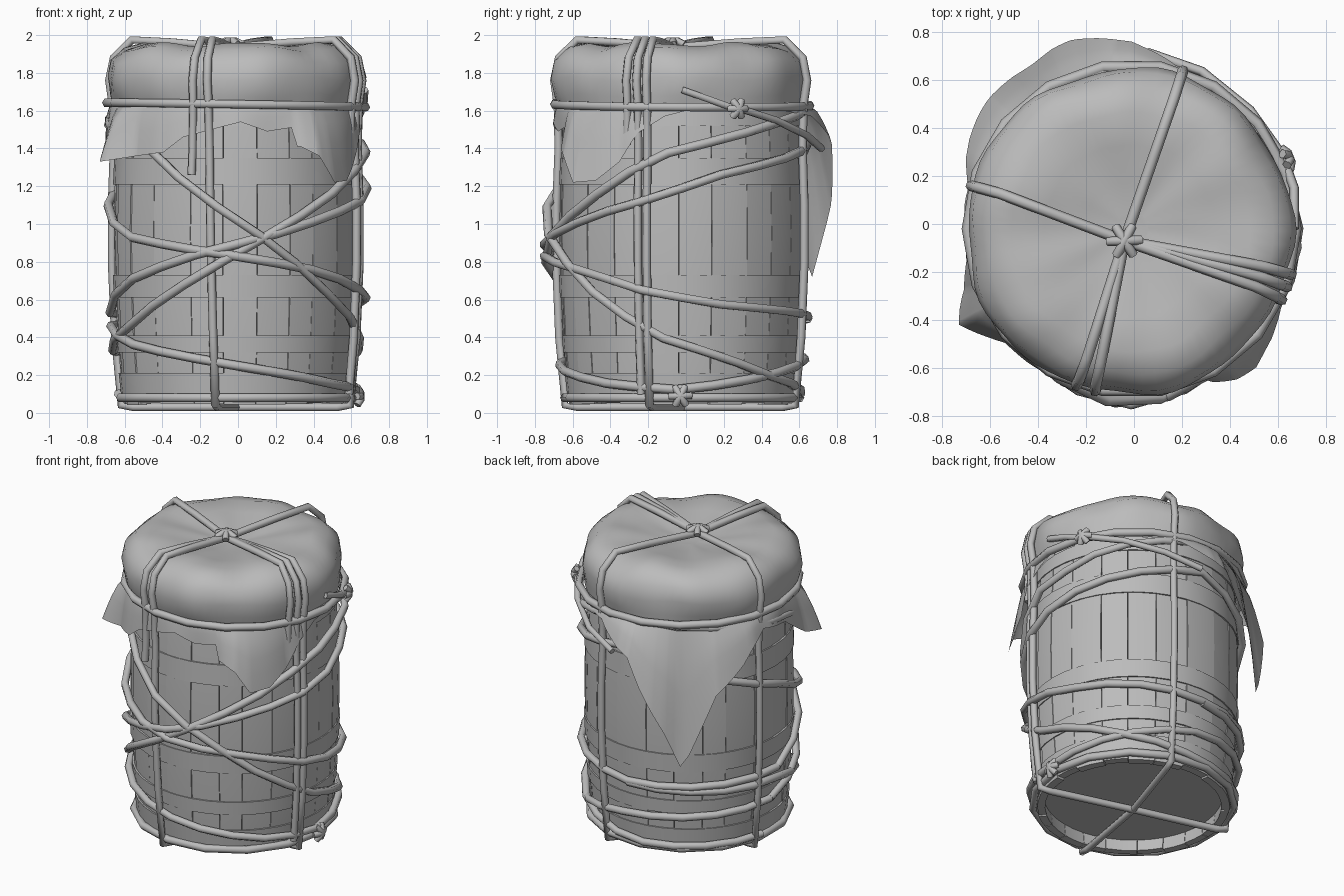
import bpy, bmesh, math, random
from mathutils import Vector

if "Cube" in bpy.data.objects:
    bpy.data.objects.remove(bpy.data.objects["Cube"])

random.seed(4)
CX, CY = -0.01, -0.02          # barrel axis
GREY = bpy.data.materials.new("plain_grey")
GREY.diffuse_color = (0.5, 0.5, 0.5, 1)
GREY.use_nodes = True
GREY.node_tree.nodes["Principled BSDF"].inputs["Base Color"].default_value = GREY.diffuse_color


def lerp_table(t, x):
    if x <= t[0][0]:
        return t[0][1]
    for (a, va), (b, vb) in zip(t, t[1:]):
        if x <= b:
            return va + (vb - va) * (x - a) / (b - a)
    return t[-1][1]


def polar(a, r, z):
    a = math.radians(a)
    return Vector((CX + r * math.cos(a), CY + r * math.sin(a), z))


def finish(ob, angle=40):
    ob.data.materials.append(GREY)
    bpy.ops.object.select_all(action='DESELECT')
    ob.select_set(True)
    bpy.context.view_layer.objects.active = ob
    bpy.ops.object.shade_smooth_by_angle(angle=math.radians(angle))
    return ob


def make(name, bm, angle=40):
    bmesh.ops.recalc_face_normals(bm, faces=bm.faces)
    me = bpy.data.meshes.new(name)
    bm.to_mesh(me)
    bm.free()
    ob = bpy.data.objects.new(name, me)
    bpy.context.collection.objects.link(ob)
    return finish(ob, angle)


def skin(bm, rows, closed=False):
    n = len(rows[0])
    for r0, r1 in zip(rows, rows[1:]):
        for i in range(n if closed else n - 1):
            j = (i + 1) % n
            bm.faces.new((r0[i], r0[j], r1[j], r1[i]))


# Barrel outline: height to radius
WALL = [(0.05, 0.595), (0.2, 0.612), (0.41, 0.628), (0.7, 0.643), (0.95, 0.648),
        (1.2, 0.643), (1.5, 0.63), (1.8, 0.6)]


def wall(z):
    return lerp_table(WALL, z)


# Staves: slightly uneven planks with thickness
bm = bmesh.new()
edges = [i * 360 / 22 + random.uniform(-3, 3) for i in range(22)]
edges.append(edges[0] + 360)
for a0, a1 in zip(edges, edges[1:]):
    off, foot = random.uniform(-0.005, 0.003), random.uniform(-0.008, 0.008)
    rows = []
    for z, r in WALL:
        zz = z + (foot if z < 0.1 else 0)
        angs = [a0 + 0.15, (a0 + a1) / 2, a1 - 0.15]
        ring = [polar(a, r + off, zz) for a in angs] + [polar(a, r - 0.05, zz) for a in angs[::-1]]
        rows.append([bm.verts.new(p) for p in ring])
    skin(bm, rows, True)
    bm.faces.new(rows[0])
    bm.faces.new(rows[-1])
make("barrel_staves", bm, 30)

# Recessed bottom and lid
for name, z in (("barrel_bottom", 0.13), ("barrel_lid", 1.78)):
    bm = bmesh.new()
    bm.faces.new([bm.verts.new(polar(i * 15, wall(z) - 0.03, z)) for i in range(24)])
    make(name, bm)

# Hoops
for k, (z0, z1) in enumerate([(0.07, 0.21), (0.32, 0.41), (0.61, 0.73), (1.21, 1.35), (1.52, 1.62)]):
    bm = bmesh.new()
    rows = []
    for z, d in ((z0, -0.01), (z0, 0.009), (z1, 0.009), (z1, -0.01)):
        rows.append([bm.verts.new(polar(i * 10, wall(z) + d, z)) for i in range(36)])
    skin(bm, rows, True)
    make(f"hoop_{k + 1}", bm)

# Cloth cap: puffy lathe with lumps and creases, leaning a little to the front left
CAP = [(0.652, 1.62), (0.668, 1.68), (0.681, 1.77), (0.663, 1.86), (0.595, 1.925),
       (0.5, 1.952), (0.36, 1.937), (0.2, 1.912), (0.07, 1.897)]
bm = bmesh.new()
rows = []
for k, (r, z) in enumerate(CAP):
    amp = (0.2, 0.7, 1, 1, 1, 0.9, 0.6, 0.3, 0)[k]
    row = []
    for i in range(72):
        a = math.radians(i * 5)
        lump = math.sin(5 * a + 1 + 0.3 * k) + 0.6 * math.sin(9 * a + 2 - 0.5 * k) + 0.4 * math.sin(14 * a + k)
        rise = math.sin(6 * a + 0.8 * k) + 0.3 * math.sin(11 * a - 0.9 * k)
        p = polar(i * 5, r + 0.009 * amp * lump, z + 0.011 * amp * rise)
        row.append(bm.verts.new(p + Vector((-0.008, -0.01, 0)) * min(1, amp * 1.2)))
    rows.append(row)
skin(bm, rows, True)
bm.faces.new(rows[-1])
make("cloth_cap", bm, 50)

# Cloth skirt: ragged hem with three hanging corners (angle, hem height, hem radius)
HEM = [(-62, 1.41, 0.72), (-55, 1.36, 0.76), (-48, 1.22, 0.78), (-38, 1.23, 0.75), (-28, 1.33, 0.70),
       (-20, 1.48, 0.69), (-8, 1.57, 0.68), (5, 1.61, 0.67), (45, 1.61, 0.67), (75, 1.57, 0.7),
       (90, 1.46, 0.79), (96, 1.42, 0.8), (103, 1.22, 0.81), (108, 1.1, 0.82), (114, 0.95, 0.82),
       (121, 0.72, 0.81), (125, 0.8, 0.81), (128, 0.9, 0.81), (137, 1.2, 0.8), (151, 1.37, 0.78),
       (157, 1.46, 0.76), (166, 1.54, 0.7), (185, 1.5, 0.69), (200, 1.36, 0.74), (209, 1.33, 0.82),
       (222, 1.36, 0.72), (237, 1.38, 0.695), (246, 1.46, 0.69), (272, 1.54, 0.675), (284, 1.49, 0.685),
       (295, 1.51, 0.69), (297, 1.41, 0.71)]
HZ = [(a, z) for a, z, r in HEM]
HR = [(a, r) for a, z, r in HEM]
bm = bmesh.new()
angs = sorted(set([-62 + i * 3 for i in range(120)] + [h[0] for h in HEM]))
rows = []
for t in (0, 0.25, 0.5, 0.75, 1):
    row = []
    for a in angs:
        hz, hr = lerp_table(HZ, a), lerp_table(HR, a)
        z = 1.64 + (hz - 1.64) * t
        fold = 0.008 * t * math.sin(math.radians(a * 11))
        r = 0.66 + (hr - 0.66) * t ** 0.6 + fold
        row.append(bm.verts.new(polar(a, max(r, wall(z) + 0.012), z)))
    rows.append(row)
skin(bm, rows, True)
make("cloth_skirt", bm, 60)


# Ropes: polyline tubes
def rope(name, pts, closed=False, rad=0.025):
    cu = bpy.data.curves.new(name, 'CURVE')
    cu.dimensions = '3D'
    cu.bevel_depth = rad
    cu.bevel_resolution = 1
    cu.use_fill_caps = True
    sp = cu.splines.new('POLY')
    sp.points.add(len(pts) - 1)
    for p, q in zip(sp.points, pts):
        p.co = (*q, 1)
    sp.use_cyclic_u = closed
    ob = bpy.data.objects.new(name, cu)
    bpy.context.collection.objects.link(ob)
    bpy.ops.object.select_all(action='DESELECT')
    ob.select_set(True)
    bpy.context.view_layer.objects.active = ob
    bpy.ops.object.convert(target='MESH')
    return finish(bpy.context.object, 70)


def bump(a, centre, width):
    d = (a - centre + 180) % 360 - 180
    return max(0, 1 - abs(d) / width)


def wrap(name, keys, gap=0.033, step=18):
    a0, a1 = keys[0][0], keys[-1][0]
    n = round((a1 - a0) / step)
    pts = []
    for i in range(n + 1):
        a = a0 + (a1 - a0) * i / n
        z = lerp_table(keys, a)
        # ropes stand off where they bundle at the front and right
        lift = 0.0
        if 0.5 < z < 1.5:
            lift = 0.055 * bump(a, 268, 35) + 0.025 * bump(a, -8, 25)
        pts.append(polar(a, wall(z) + gap + lift + (0.02 if z > 1.45 else 0), z))
    return rope(name, pts)


# One long winding rope, then a crossing one and a lower one (unwrapped angle, height)
wrap("rope_winding", [
    (175, 0.33), (210, 0.45), (250, 0.70), (285, 0.95), (320, 1.17), (348, 1.36), (405, 1.53), (450, 1.63),
    (500, 1.6), (550, 1.53), (585, 1.41), (615, 1.15), (645, 0.9), (680, 0.6), (710, 0.4), (765, 0.2),
    (810, 0.1), (890, 0.1)])
wrap("rope_crossing", [
    (180, 0.53), (210, 0.69), (250, 0.83), (285, 0.94), (315, 1.04), (345, 1.13), (380, 1.27), (450, 1.43),
    (500, 1.25), (540, 1.1), (570, 0.94), (630, 0.83), (675, 0.74), (705, 0.64), (740, 0.57), (810, 0.51),
    (900, 0.53)])
wrap("rope_lower", [(90, 0.5), (180, 0.46), (215, 0.36), (270, 0.25), (325, 0.15), (360, 0.12),
                    (395, 0.18), (450, 0.29), (535, 0.33)])
rope("rope_base", [polar(i * 24, 0.625, 0.08) for i in range(15)], True)
rope("rope_cinch", [polar(i * 20, 0.685, 1.63 + 0.012 * math.sin(math.radians(i * 20 + 250)))
                    for i in range(18)], True)

# Upright ropes: straight from the top knot to the rim, then down the side
KNOT = Vector((-0.04, -0.07, 1.935))


def upright(name, top, foot, end):
    def side(z):
        t = max(0, (1.95 - z) / 1.9)
        a = top + (foot - top) * t
        r = lerp_table([(1.4, wall(min(z, 1.4)) + 0.035), (1.63, 0.675), (1.76, 0.695), (1.88, 0.67),
                        (1.975, 0.57)], z)
        return polar(a, r, z)
    rim = side(1.975)
    pts = [KNOT, KNOT.lerp(rim, 0.6) + Vector((0, 0, 0.004)), rim]
    pts += [side(z) for z in (1.88, 1.76, 1.63, 1.4, 1.1, 0.8, 0.4) if z > end + 0.05]
    pts.append(side(end))
    if end < 0.1:
        pts.append(polar(foot, 0.56, 0.03))
        pts.append(Vector((CX, CY, 0.03)))
    return rope(name, pts, rad=0.023)


upright("rope_upright_back", 72, 72, 0.04)
upright("rope_upright_left", 165, 165, 0.04)
upright("rope_upright_front", 257, 260, 0.04)
upright("rope_upright_right", -16, -16, 0.04)
upright("rope_upright_right_double", -20.5, -20, 0.1)
upright("rope_tail_front", 251, 247, 1.26)
upright("rope_tail_right", -25, -28, 1.42)

# Loose rope ends beside the cinch knot
rope("rope_tail_cinch", [polar(0, 0.68, 1.71), polar(14, 0.7, 1.65), polar(26, 0.7, 1.6)], rad=0.02)
rope("rope_tail_back", [polar(26, 0.70, 1.61), polar(45, 0.7, 1.55), polar(66, 0.72, 1.47),
                        polar(85, 0.74, 1.4)], rad=0.02)


# Knots: crossed short rope loops
def knot(name, c, size, out):
    out = Vector(out).normalized()
    u = out.orthogonal().normalized()
    v = out.cross(u)
    c = Vector(c)
    for k in range(3):
        a = math.pi * k / 3 + 0.3
        d = (u * math.cos(a) + v * math.sin(a)) * size
        rope(f"{name}_{k + 1}", [c - d, c - d * 0.4 + out * 0.02, c + d * 0.4 + out * 0.02, c + d], rad=0.02)


knot("top_knot", KNOT + Vector((0, 0, 0.015)), 0.07, (0, 0, 1))
knot("base_knot", (0.63, -0.03, 0.09), 0.055, (1, 0, 0))
knot("cinch_knot", (0.63, 0.27, 1.61), 0.05, (1, 0.4, 0))
